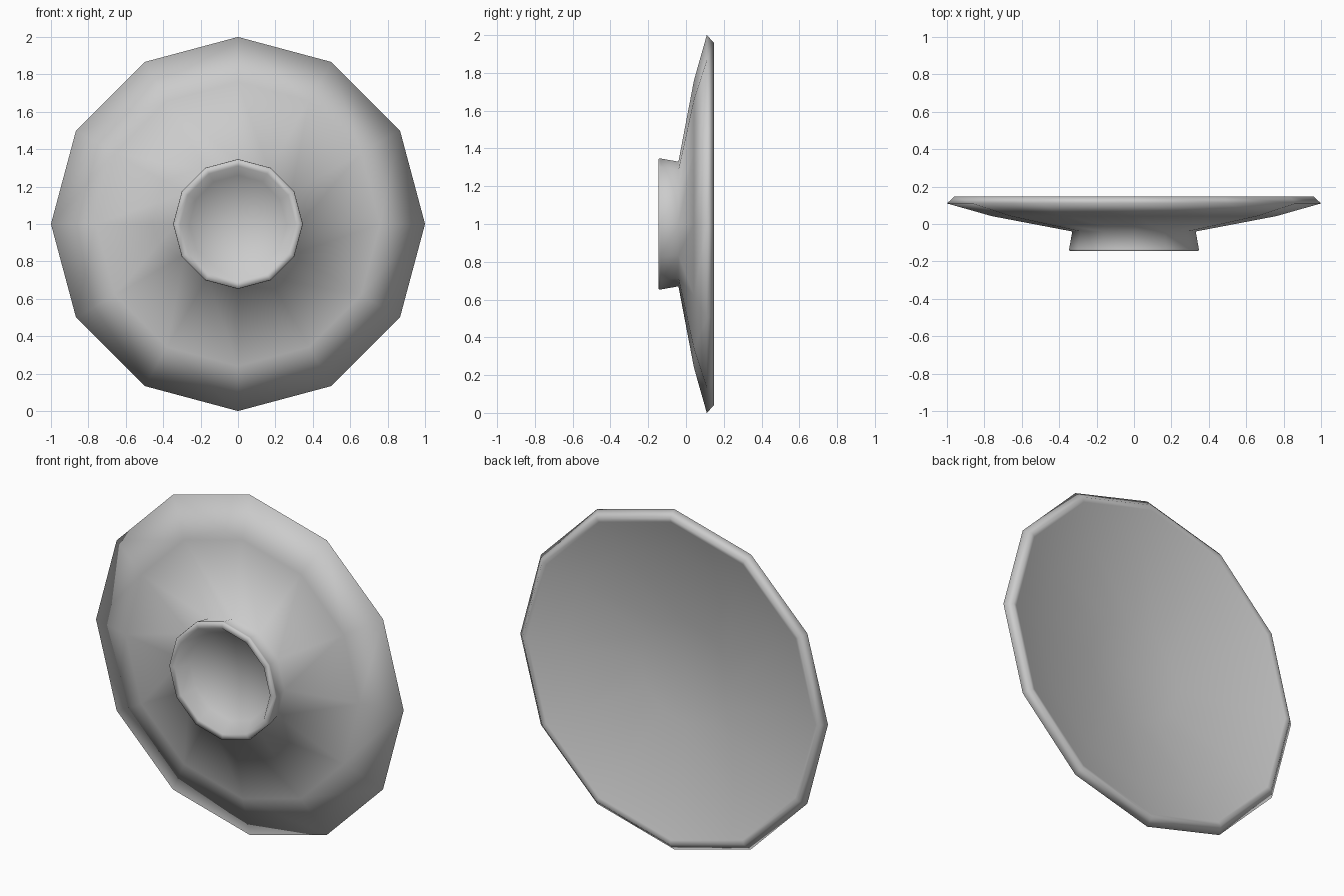
import bpy, bmesh
from math import cos, sin, pi

if "Cube" in bpy.data.objects:
    bpy.data.objects.remove(bpy.data.objects["Cube"])

SIDES = 12


def lathe(name, profile):
    """Revolve (radius, y) points round the y axis at z = 1; radius 0 makes a pole."""
    bm = bmesh.new()
    rings = []
    for r, y in profile:
        n = 1 if r == 0 else SIDES
        rings.append([bm.verts.new((r * cos(2 * pi * i / SIDES), y,
                                    1 + r * sin(2 * pi * i / SIDES))) for i in range(n)])
    for a, b in zip(rings, rings[1:]):
        for i in range(SIDES):
            j = (i + 1) % SIDES
            quad = [a[i % len(a)], a[j % len(a)], b[j % len(b)], b[i % len(b)]]
            bm.faces.new(list(dict.fromkeys(quad)))
    bmesh.ops.recalc_face_normals(bm, faces=bm.faces)
    for f in bm.faces:
        f.smooth = True
    mesh = bpy.data.meshes.new(name)
    bm.to_mesh(mesh)
    bm.free()
    obj = bpy.data.objects.new(name, mesh)
    bpy.context.collection.objects.link(obj)
    return obj


# Plate standing on edge: foot recess, foot ring, underside, rim, dished face
lathe("plate", [
    (0, -0.055), (0.26, -0.07), (0.31, -0.145),
    (0.345, -0.145), (0.347, -0.135), (0.33, -0.04),
    (0.76, 0.042), (1.0, 0.11),
    (0.96, 0.148), (0.935, 0.14),
    (0.74, 0.08), (0.3, 0.0), (0, -0.02),
])
